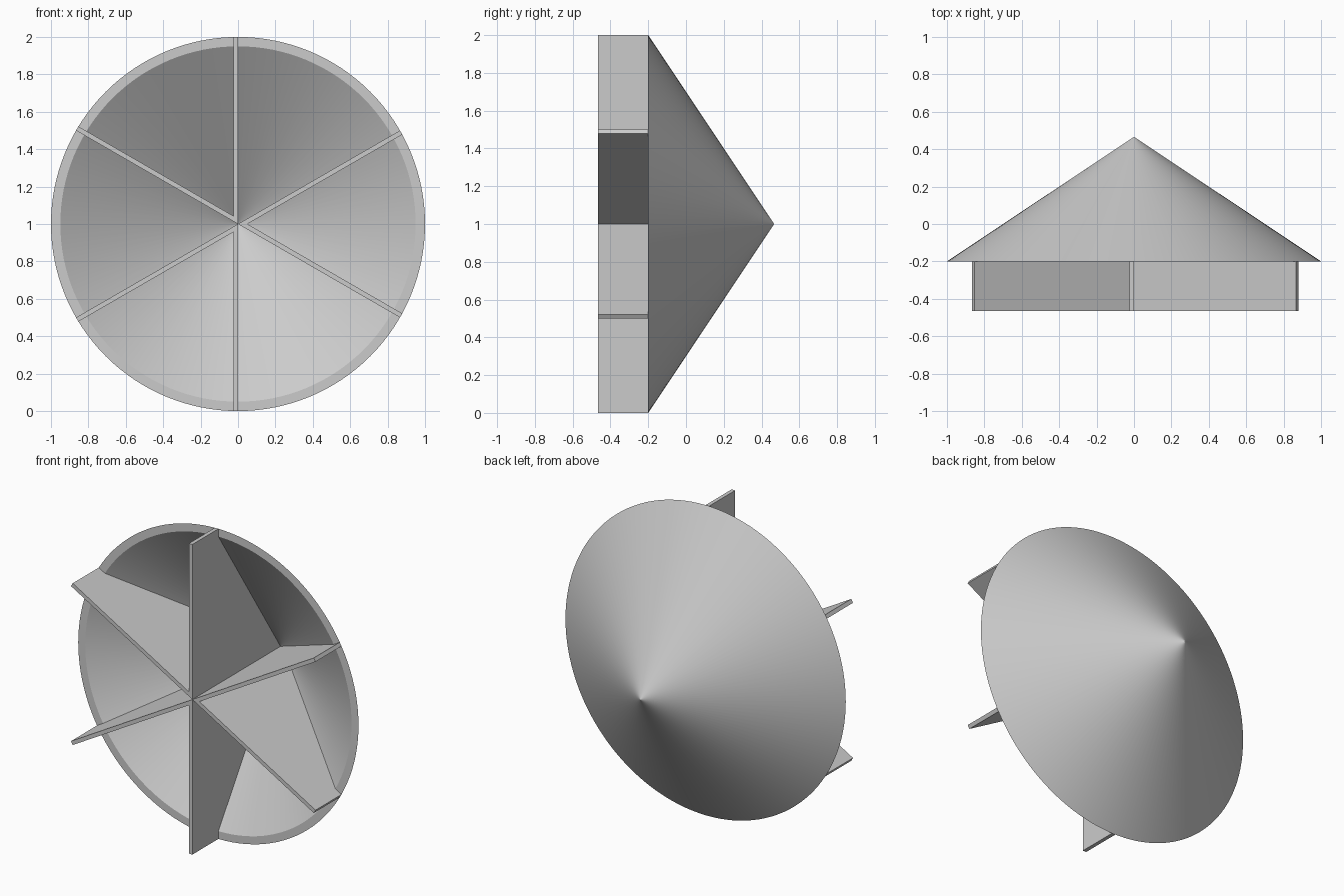
import bpy
import bmesh
import math
from mathutils import Matrix

cube = bpy.data.objects.get("Cube")
if cube:
    bpy.data.objects.remove(cube, do_unlink=True)

RADIUS, WALL, FIN = 1.0, 0.05, 0.025
FRONT, RIM, TIP = -0.465, -0.2, 0.465
SLOPE = (TIP - RIM) / RADIUS
CENTRE = Matrix.Translation((0, 0, 1))

grey = bpy.data.materials.new("light grey")
grey.use_nodes = True
colour = (0.6, 0.6, 0.6, 1)
grey.diffuse_color = colour
grey.node_tree.nodes["Principled BSDF"].inputs["Base Color"].default_value = colour


def add_object(name, bm):
    bmesh.ops.remove_doubles(bm, verts=bm.verts, dist=0.00001)
    bmesh.ops.recalc_face_normals(bm, faces=bm.faces)
    bm.transform(CENTRE)
    mesh = bpy.data.meshes.new(name)
    bm.to_mesh(mesh)
    bm.free()
    obj = bpy.data.objects.new(name, mesh)
    bpy.context.collection.objects.link(obj)
    mesh.materials.append(grey)
    return obj


# Hollow conical dish: wall section turned about the front-to-back axis
blunt = 0.002
inner_tip = TIP - WALL * SLOPE
section = [(0, inner_tip), (blunt, inner_tip), (RADIUS - WALL, RIM),
           (RADIUS, RIM), (blunt, TIP), (0, TIP)]
bm = bmesh.new()
verts = [bm.verts.new((r, y, 0)) for r, y in section]
edges = [bm.edges.new(pair) for pair in zip(verts, verts[1:])]
bmesh.ops.spin(bm, geom=verts + edges, cent=(0, 0, 0), axis=(0, 1, 0),
               angle=math.tau, steps=128)
dish = add_object("conical_dish", bm)
bpy.ops.object.select_all(action="DESELECT")
dish.select_set(True)
bpy.context.view_layer.objects.active = dish
bpy.ops.object.shade_smooth_by_angle(angle=math.radians(20))


def fin_outline(start):
    """Side outline of a fin, from its inner edge out to the rim."""
    seat = RADIUS - WALL / 2
    return [(start, FRONT), (RADIUS, FRONT), (RADIUS, RIM), (seat, RIM),
            (start, RIM + (seat - start) * SLOPE)]


def add_fin(bm, sign):
    """Half of a V, mitred at its inner edge where it meets its twin."""
    turn = Matrix.Rotation(-sign * math.pi / 6, 4, "Y")
    sides = []
    for offset in (0, FIN):
        outline = fin_outline(offset / math.tan(math.pi / 6))
        sides.append([bm.verts.new(turn @ Matrix.Translation((r, y, -sign * offset)).translation)
                      for r, y in outline])
    outer, inner = sides
    bm.faces.new(outer)
    bm.faces.new(inner)
    for k in range(len(outer) - 1):
        bm.faces.new((outer[k], outer[k + 1], inner[k + 1], inner[k]))


# Three V-shaped fin pairs meeting at the axis
for i in range(3):
    bm = bmesh.new()
    for sign in (1, -1):
        add_fin(bm, sign)
    bm.transform(Matrix.Rotation(i * math.tau / 3, 4, "Y"))
    add_object(f"fin_pair_{i + 1}", bm)
